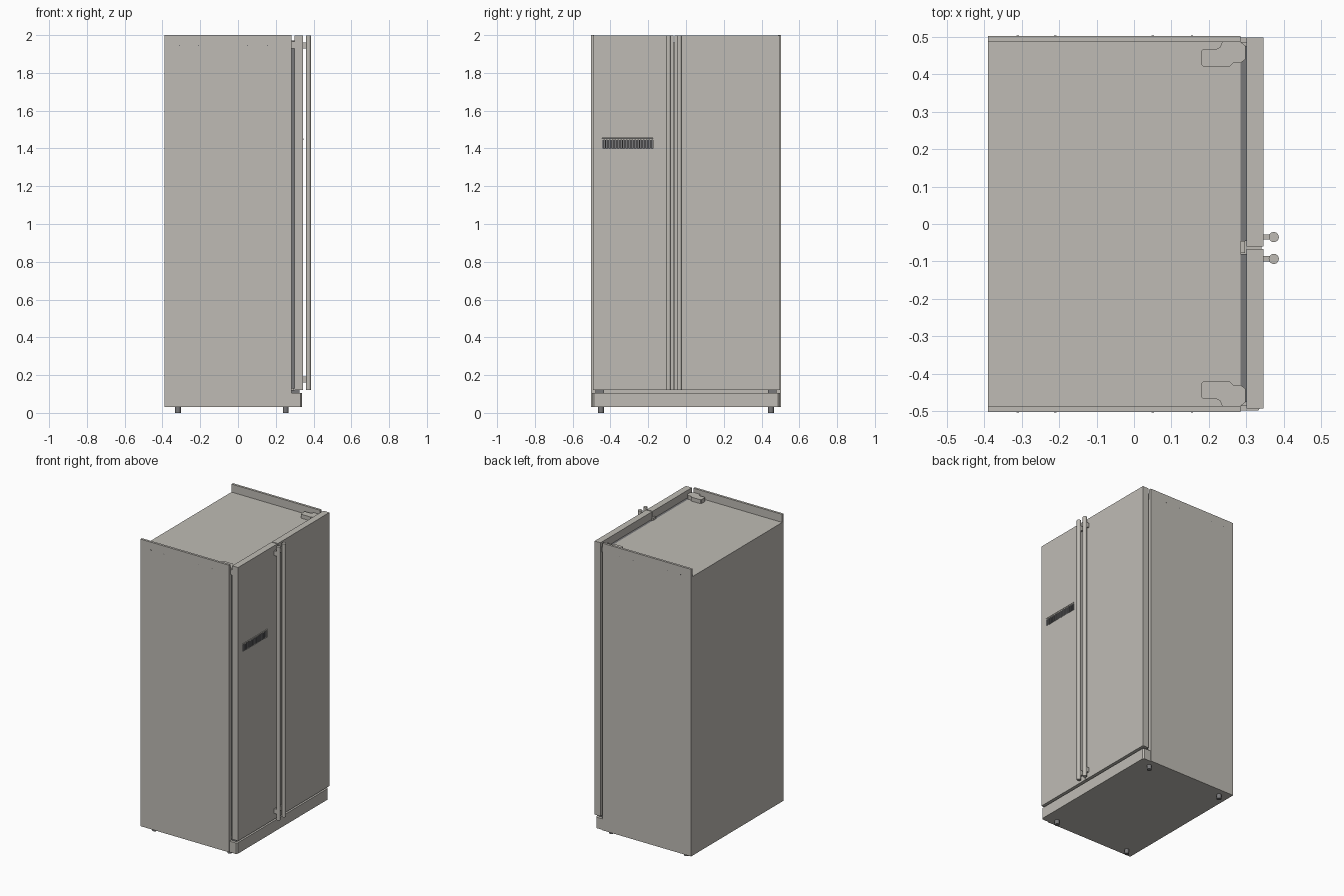
import bpy, bmesh, math

cube = bpy.data.objects.get("Cube")
if cube:
    bpy.data.objects.remove(cube, do_unlink=True)


def material(name, rgb):
    m = bpy.data.materials.new(name)
    m.use_nodes = True
    m.diffuse_color = (*rgb, 1)
    m.node_tree.nodes["Principled BSDF"].inputs["Base Color"].default_value = (*rgb, 1)
    return m


STEEL = material("warm_grey_steel", (0.52, 0.50, 0.46))
GREY = material("dark_grey_rubber", (0.19, 0.19, 0.195))


def finish(name, bm, mat):
    bmesh.ops.recalc_face_normals(bm, faces=bm.faces)
    me = bpy.data.meshes.new(name)
    bm.to_mesh(me)
    bm.free()
    me.materials.append(mat)
    ob = bpy.data.objects.new(name, me)
    bpy.context.collection.objects.link(ob)
    return ob


def prism(name, outline, z0, z1, mat):
    """Extrude a flat x/y outline from z0 up to z1."""
    bm = bmesh.new()
    face = bm.faces.new([bm.verts.new((x, y, z0)) for x, y in outline])
    top = bmesh.ops.extrude_face_region(bm, geom=[face])["geom"]
    verts = [v for v in top if isinstance(v, bmesh.types.BMVert)]
    bmesh.ops.translate(bm, verts=verts, vec=(0, 0, z1 - z0))
    return finish(name, bm, mat)


def box(name, xs, ys, zs, mat):
    (x0, x1), (y0, y1) = xs, ys
    return prism(name, [(x0, y0), (x1, y0), (x1, y1), (x0, y1)], *zs, mat)


def cylinder(name, center, radius, length, mat, axis="z", sides=24):
    bpy.ops.mesh.primitive_cylinder_add(
        vertices=sides, radius=radius, depth=length, location=center,
        rotation=(math.pi / 2, 0, 0) if axis == "y" else (0, 0, 0))
    ob = bpy.context.object
    ob.name = name
    ob.data.materials.append(mat)
    bpy.ops.object.shade_smooth_by_angle()
    return ob


BACK, FRONT, DOOR_IN, DOOR_OUT = -0.39, 0.284, 0.30, 0.345
TOP = 1.945

# Cabinet with raised side walls
box("cabinet", (BACK, FRONT), (-0.486, 0.486), (0.03, TOP), STEEL)
for side, s in (("left", 1), ("right", -1)):
    box(side + "_side_wall", (BACK, FRONT), sorted((s * 0.486, s * 0.502)), (0.03, 2), STEEL)
    for i, x in enumerate((-0.31, -0.21, 0.05, 0.155)):
        cylinder(f"{side}_wall_hole_{i + 1}", (x, s * 0.502, TOP), 0.003, 0.002, GREY, "y", 10)

# Kick panel with chamfered front corners
prism("kick_panel", [(FRONT, -0.497), (0.332, -0.497), (0.34, -0.487),
                     (0.34, 0.487), (0.332, 0.497), (FRONT, 0.497)], 0.03, 0.105, STEEL)

# Doors, seals and handles
doors = {}
for side, ys, seal, hy in (("left", (-0.06, 0.498), (-0.045, 0.475), -0.035),
                           ("right", (-0.492, -0.067), (-0.475, -0.08), -0.093)):
    doors[side] = box(side + "_door", (DOOR_IN, DOOR_OUT), ys, (0.12, 1.997), STEEL)
    box(side + "_door_seal", (FRONT, DOOR_IN), seal, (0.13, TOP), GREY)
    cylinder(side + "_handle", (0.373, hy, 1.06), 0.0135, 1.876, STEEL)
    for end, z in (("lower", 0.16), ("upper", 1.93)):
        box(f"{side}_handle_{end}_bracket", (DOOR_OUT, 0.363), (hy - 0.007, hy + 0.007),
            (z, z + 0.032), STEEL)

box("center_mullion", (FRONT, 0.296), (-0.078, -0.046), (0.12, 1.96), STEEL)

# Recessed vent in the right door
VENT_Y, VENT_Z = (-0.445, -0.175), (1.40, 1.455)
cutter = box("vent_cutter", (0.333, 0.36), VENT_Y, VENT_Z, GREY)
cutter.hide_render = True
cutter.hide_viewport = True
cut = doors["right"].modifiers.new("vent_recess", "BOOLEAN")
cut.object = cutter
cut.solver = "EXACT"
box("vent_back", (0.332, 0.335), VENT_Y, VENT_Z, GREY)
box("vent_lip", (0.334, 0.346), VENT_Y, (1.445, 1.452), STEEL)
COUNT = 18
step = (VENT_Y[1] - VENT_Y[0]) / COUNT
for i in range(COUNT):
    y = VENT_Y[0] + i * step
    box(f"vent_slat_{i + 1}", (0.334, 0.345), (y, y + step * 0.5), (1.40, 1.445), GREY)

# Hinges: stepped cover on the cabinet top, arm to the door, and lower pin plate
cover = [(0.18, 0.425), (0.185, 0.42), (0.255, 0.42), (0.265, 0.43), (0.285, 0.43),
         (0.298, 0.44), (0.298, 0.475), (0.285, 0.485), (0.235, 0.485), (0.23, 0.472),
         (0.22, 0.467), (0.185, 0.467), (0.18, 0.462)]
for side, s in (("left", 1), ("right", -1)):
    prism(side + "_hinge_cover", [(x, s * y) for x, y in cover], TOP, 1.972, STEEL)
    box(side + "_hinge_arm", (0.275, 0.302), sorted((s * 0.474, s * 0.486)), (1.93, 1.965), STEEL)
    box(side + "_lower_hinge", (FRONT, 0.325), sorted((s * 0.435, s * 0.478)), (0.104, 0.121), GREY)

# Feet
for depth, x in (("rear", -0.318), ("front", 0.252)):
    for side, y in (("left", 0.45), ("right", -0.45)):
        cylinder(f"{depth}_{side}_foot", (x, y, 0.0175), 0.015, 0.035, GREY)
